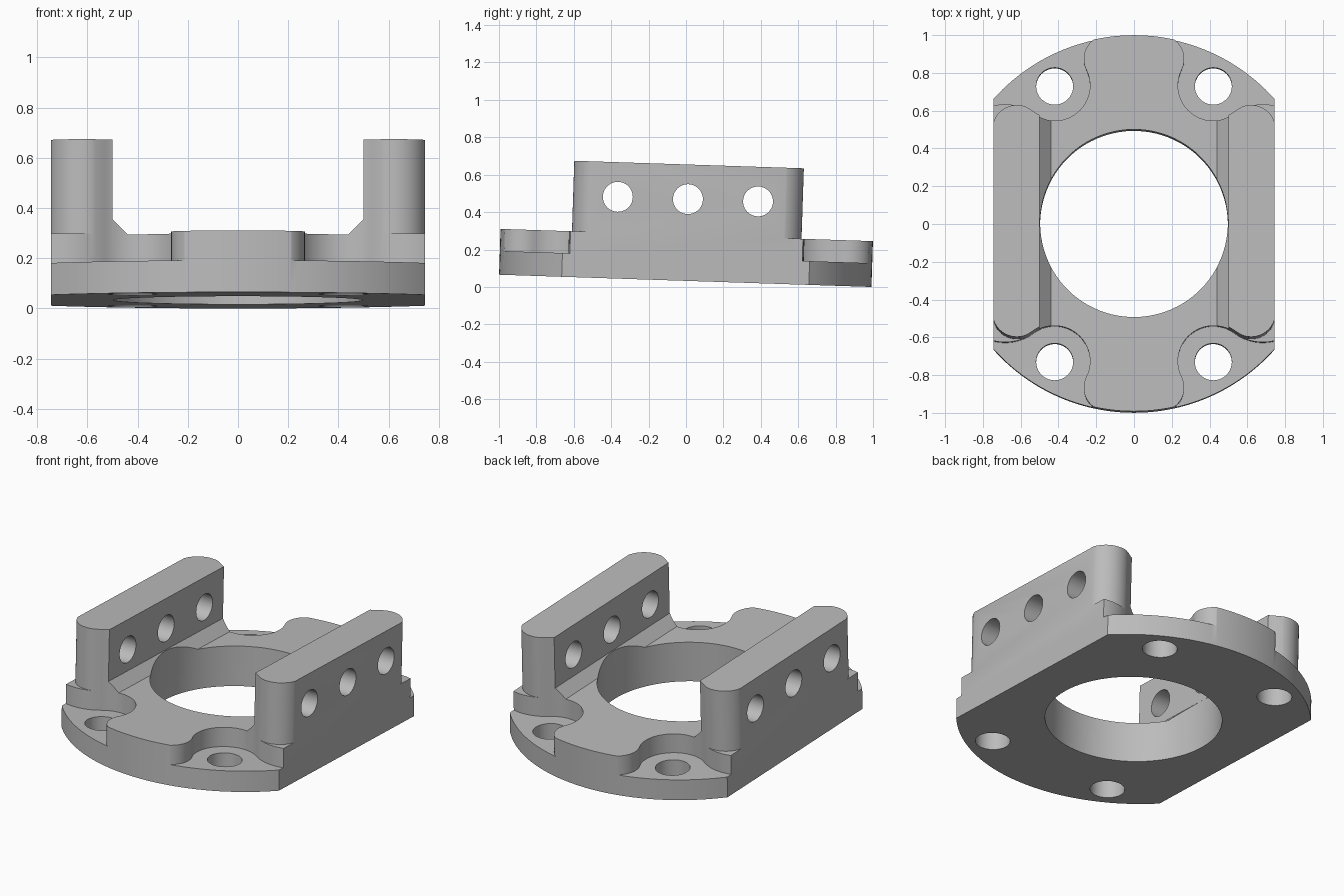
import bpy, bmesh
from math import sin, cos, pi, radians, atan2, degrees, sqrt, hypot
from mathutils import Matrix

cube = bpy.data.objects.get("Cube")
if cube:
    bpy.data.objects.remove(cube, do_unlink=True)

R, FLAT = 0.996, 0.745                  # disc radius, half width across flats
STEP, DECK, TOP = 0.127, 0.245, 0.622   # pocket floor, deck and wall heights
TILT = radians(1.88)


def arc(c, r, a0, a1, n):
    """Points on a circle from angle a0 to a1 in degrees."""
    angles = [radians(a0 + (a1 - a0) * i / n) for i in range(n + 1)]
    return [(c[0] + r * cos(a), c[1] + r * sin(a)) for a in angles]


def heading(a, b):
    return degrees(atan2(b[1] - a[1], b[0] - a[0]))


def prism(name, pts, lo, hi, place):
    """Extrude a closed profile from lo to hi; place maps (u, v, w) to xyz."""
    bm = bmesh.new()
    ends = [[bm.verts.new(place(u, v, w)) for u, v in pts] for w in (lo, hi)]
    bm.faces.new(ends[0])
    bm.faces.new(ends[1])
    n = len(pts)
    for i in range(n):
        j = (i + 1) % n
        bm.faces.new((ends[0][i], ends[0][j], ends[1][j], ends[1][i]))
    bmesh.ops.recalc_face_normals(bm, faces=bm.faces)
    mesh = bpy.data.meshes.new(name)
    bm.to_mesh(mesh)
    bm.free()
    ob = bpy.data.objects.new(name, mesh)
    bpy.context.collection.objects.link(ob)
    return ob


def upright(sx=1, sy=1):
    return lambda u, v, w: (sx * u, sy * v, w)


def along_x(u, v, w):
    return (w, u, v)


def along_y(u, v, w):
    return (u, w, v)


# Body: disc with two flat sides
corner = degrees(atan2(sqrt(R * R - FLAT * FLAT), FLAT))
outline = arc((0, 0), R, corner, 180 - corner, 48)
outline += arc((0, 0), R, 180 + corner, 360 - corner, 48)
body = prism("mounting_bracket", outline, 0, TOP, upright())


def cut(pts, lo, hi, place):
    """Subtract a prism from the body."""
    cutter = prism("cutter", pts, lo, hi, place)
    cutter.hide_render = True
    mod = body.modifiers.new("cut", 'BOOLEAN')
    mod.operation, mod.solver, mod.object = 'DIFFERENCE', 'EXACT', cutter
    bpy.context.view_layer.objects.active = body
    bpy.ops.object.modifier_apply(modifier=mod.name)
    mesh = cutter.data
    bpy.data.objects.remove(cutter)
    bpy.data.meshes.remove(mesh)


# Channel between the walls, with chamfered feet
cut([(-0.44, DECK), (0.44, DECK), (0.5, DECK + 0.06), (0.5, 1),
     (-0.5, 1), (-0.5, DECK + 0.06)], -2, 2, along_y)

# Pocket round each screw hole, blended into the middle lobe and the deck edge
screw, pocket_r = (0.42, 0.73), 0.187
lobe = (0.14, 0.87)
lobe_r = hypot(screw[0] - lobe[0], screw[1] - lobe[1]) - pocket_r
side, side_r = (0.682, 0.38), 0.25
pocket = arc(lobe, lobe_r, 60, heading(lobe, screw), 14)
pocket += arc(screw, pocket_r, heading(screw, lobe),
              heading(screw, side) + 360, 28)[1:]
pocket += arc(side, side_r, heading(side, screw), 71, 10)[1:]
pocket += [(1.2, 0.61), (1.2, 1.3), (0.3, 1.3)]

# Rounded wall ends above the deck
end, end_r = (0.62, 0.484), 0.13
rounding = arc(end, end_r, 0, heading(end, screw), 20)
rounding += [screw, (screw[0], 1.3), (1.2, 1.3), (1.2, end[1])]

for sx in (1, -1):
    for sy in (1, -1):
        cut(pocket, STEP, 1, upright(sx, sy))
        cut(rounding, DECK, 1, upright(sx, sy))
        hole = arc((sx * screw[0], sy * screw[1]), 0.098, 0, 360, 40)[:-1]
        cut(hole, -1, 1, upright())

# Central bore, and three cross holes through both walls
cut(arc((0, 0), 0.497, 1, 361, 96)[:-1], -1, 1, upright())
for y in (-0.375, 0, 0.375):
    cut(arc((y, 0.437), 0.08, 0, 360, 40)[:-1], -2, 2, along_x)

# Lean the part slightly and rest it on the ground
body.data.transform(Matrix.Translation((0, -0.004, R * sin(TILT)))
                    @ Matrix.Rotation(-TILT, 4, 'X'))

# Plain grey finish
grey = bpy.data.materials.new("plain_grey")
grey.use_nodes = True
colour = (0.5, 0.5, 0.5, 1)
grey.diffuse_color = colour
grey.node_tree.nodes["Principled BSDF"].inputs["Base Color"].default_value = colour
body.data.materials.clear()
body.data.materials.append(grey)
for face in body.data.polygons:
    face.material_index = 0

bpy.ops.object.select_all(action='DESELECT')
body.select_set(True)
bpy.context.view_layer.objects.active = body
bpy.ops.object.shade_smooth_by_angle(angle=radians(30))
